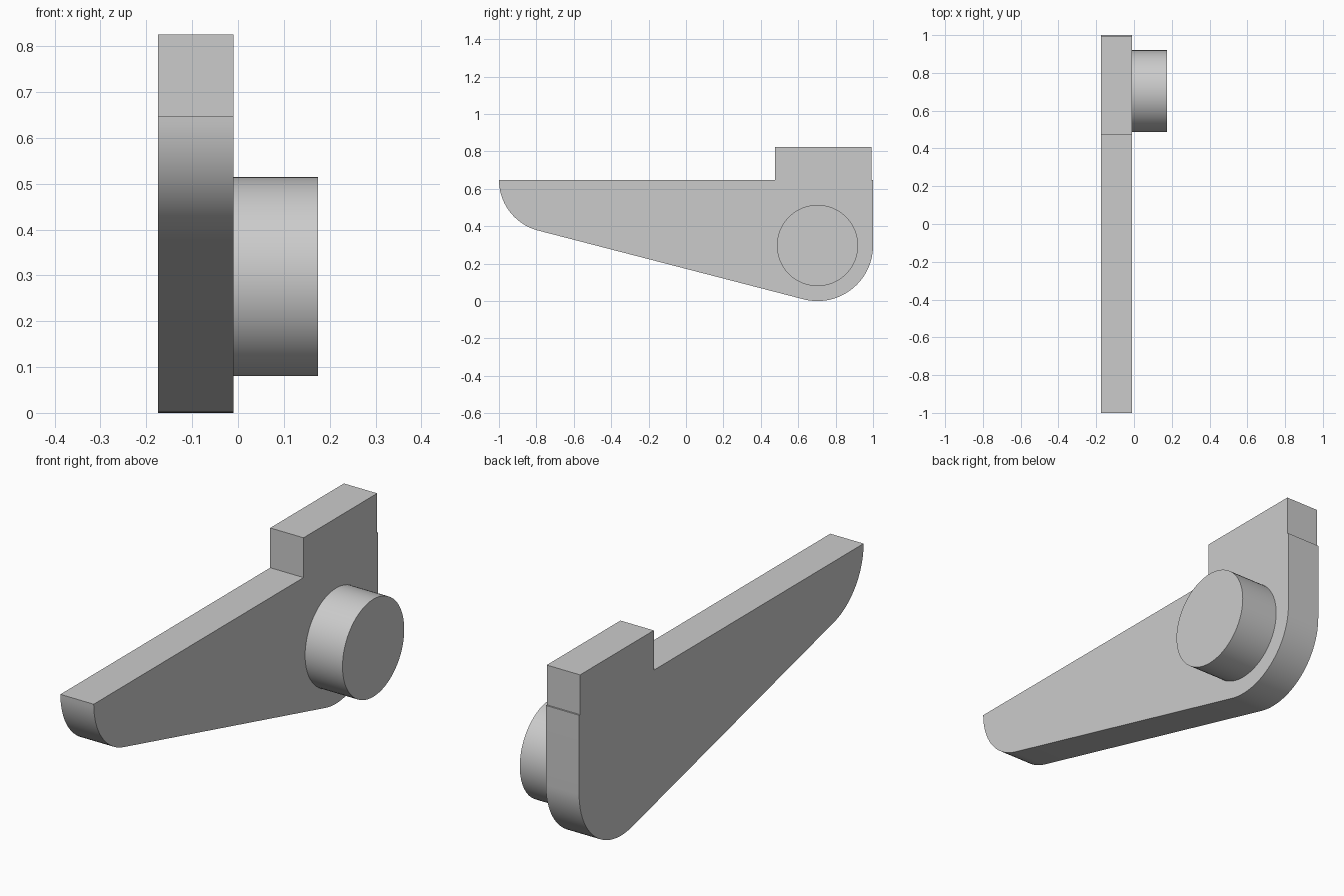
import bpy, bmesh
from math import sin, cos, radians, pi

cube = bpy.data.objects.get("Cube")
if cube:
    bpy.data.objects.remove(cube, do_unlink=True)

grey = bpy.data.materials.new("plain grey")
grey.use_nodes = True
colour = (0.6, 0.6, 0.6, 1)
grey.diffuse_color = colour
grey.node_tree.nodes["Principled BSDF"].inputs["Base Color"].default_value = colour


def arc(cy, cz, r, start, end, steps):
    """Points of an arc in the side (y, z) plane, angles in degrees."""
    angles = [radians(start + (end - start) * i / steps) for i in range(steps + 1)]
    return [(cy + r * cos(a), cz + r * sin(a)) for a in angles]


def extrude_profile(name, profile, x0, x1):
    """Solid made by pushing a side profile from x0 to x1."""
    bm = bmesh.new()
    face = bm.faces.new([bm.verts.new((x0, y, z)) for y, z in profile])
    result = bmesh.ops.extrude_face_region(bm, geom=[face])
    moved = [v for v in result["geom"] if isinstance(v, bmesh.types.BMVert)]
    bmesh.ops.translate(bm, verts=moved, vec=(x1 - x0, 0, 0))
    bmesh.ops.recalc_face_normals(bm, faces=bm.faces)
    mesh = bpy.data.meshes.new(name)
    bm.to_mesh(mesh)
    bm.free()
    mesh.materials.append(grey)
    obj = bpy.data.objects.new(name, mesh)
    bpy.context.collection.objects.link(obj)
    bpy.ops.object.select_all(action="DESELECT")
    obj.select_set(True)
    bpy.context.view_layer.objects.active = obj
    bpy.ops.object.shade_smooth_by_angle(angle=pi / 6)
    return obj


# Lever plate: rounded tip, sloping underside, round heel and raised tab
tangent = 255.7
outline = arc(-0.72, 0.648, 0.28, 180, tangent, 20)
outline += arc(0.703, 0.297, 0.297, tangent, 360, 28)
outline += [(1.0, 0.648), (0.993, 0.648), (0.993, 0.825), (0.475, 0.825), (0.475, 0.648)]
extrude_profile("lever_plate", outline, -0.174, -0.01)

# Round pivot peg on the side of the heel
extrude_profile("pivot_peg", arc(0.703, 0.297, 0.217, 0, 360, 64)[:-1], -0.01, 0.174)
